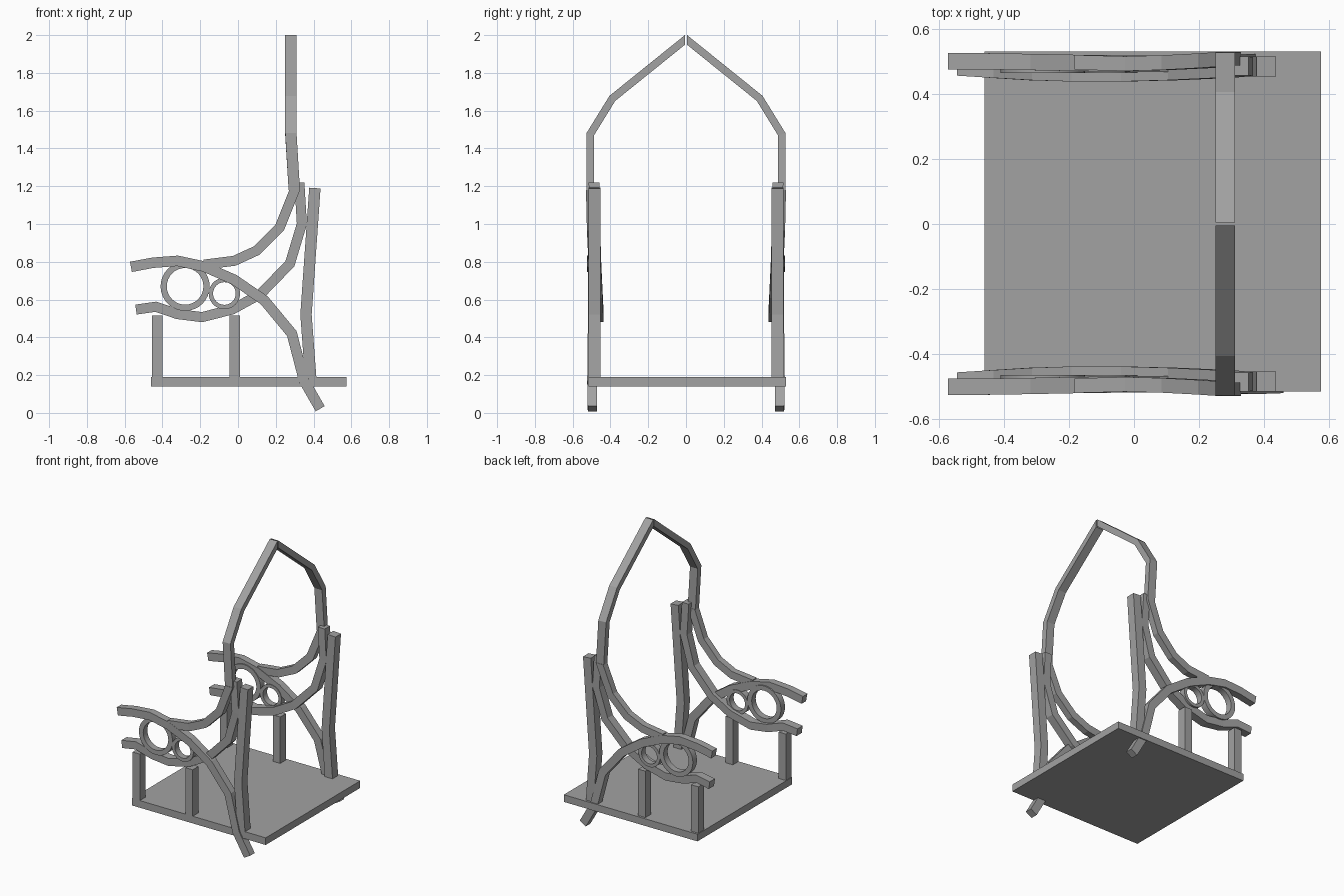
import bpy, bmesh, math
from mathutils import Vector

cube = bpy.data.objects.get("Cube")
if cube:
    bpy.data.objects.remove(cube, do_unlink=True)

grey = bpy.data.materials.new("plain grey")
grey.use_nodes = True
colour = (0.36, 0.36, 0.36, 1)
grey.diffuse_color = colour
grey.node_tree.nodes["Principled BSDF"].inputs["Base Color"].default_value = colour


def finish(name, bm):
    bmesh.ops.recalc_face_normals(bm, faces=bm.faces)
    mesh = bpy.data.meshes.new(name)
    bm.to_mesh(mesh)
    bm.free()
    mesh.materials.append(grey)
    obj = bpy.data.objects.new(name, mesh)
    bpy.context.collection.objects.link(obj)
    return obj


def box(name, low, high):
    bm = bmesh.new()
    bmesh.ops.create_cube(bm, size=1)
    for v in bm.verts:
        v.co = [l + (c + 0.5) * (h - l) for c, l, h in zip(v.co, low, high)]
    return finish(name, bm)


def beam(name, points, width, depth, place, end_cut=None):
    """Mitred bar along (a, b, offset) points; place turns a, b, offset into x, y, z."""
    flat = [Vector(p[:2]) for p in points]
    dirs = [(q - p).normalized() for p, q in zip(flat, flat[1:])]
    bm = bmesh.new()
    rings = []
    for i, p in enumerate(flat):
        before, after = dirs[max(i - 1, 0)], dirs[min(i, len(dirs) - 1)]
        t = (before + after).normalized()
        if end_cut and i == len(flat) - 1:
            t = Vector(end_cut)
        n = Vector((-t.y, t.x)) * (width / 2 / t.dot(before))
        rings.append([bm.verts.new(place(p.x + n.x * s, p.y + n.y * s,
                                         points[i][2] + d * depth / 2))
                      for s, d in ((-1, -1), (1, -1), (1, 1), (-1, 1))])
    for r, q in zip(rings, rings[1:]):
        for k in range(4):
            j = (k + 1) % 4
            bm.faces.new((r[k], r[j], q[j], q[k]))
    bm.faces.new(rings[0])
    bm.faces.new(rings[-1])
    return finish(name, bm)


def ring(name, x, z, outer, inner, y, depth, sides=32):
    bm = bmesh.new()
    loops = []
    for r, d in ((outer, -1), (outer, 1), (inner, 1), (inner, -1)):
        loops.append([bm.verts.new((x + r * math.cos(math.tau * i / sides), y + d * depth / 2,
                                    z + r * math.sin(math.tau * i / sides)))
                      for i in range(sides)])
    for k in range(4):
        a, b = loops[k], loops[(k + 1) % 4]
        for i in range(sides):
            j = (i + 1) % sides
            bm.faces.new((a[i], a[j], b[j], b[i]))
    obj = finish(name, bm)
    bpy.ops.object.select_all(action="DESELECT")
    obj.select_set(True)
    bpy.context.view_layer.objects.active = obj
    bpy.ops.object.shade_smooth_by_angle(angle=math.radians(30))


# Seat board
box("seat_board", (-0.46, -0.515, 0.14), (0.575, 0.53, 0.19))

# Matching side frames
for side, s in (("front", -1), ("back", 1)):
    def upright(a, b, o, s=s):
        return (a, s * o, b)

    def across(a, b, o, s=s):
        return (o, s * a, b)

    # Arm that sweeps down into the rear leg
    beam(side + "_arm_and_leg",
         [(-0.567, 0.773, 0.5), (-0.45, 0.795, 0.5), (-0.32, 0.805, 0.498),
          (-0.18, 0.775, 0.495), (-0.02, 0.705, 0.493), (0.14, 0.595, 0.493),
          (0.285, 0.42, 0.495), (0.35, 0.17, 0.498), (0.435, 0.022, 0.495)],
         0.055, 0.05, upright)
    # Rail rising from the arm to the backrest
    beam(side + "_upper_rail",
         [(-0.18, 0.785, 0.497), (-0.02, 0.805, 0.493), (0.1, 0.86, 0.496),
          (0.22, 0.98, 0.502), (0.3, 1.18, 0.507)], 0.053, 0.045, upright, (0, 1))
    # Half of the pointed backrest arch
    beam(side + "_back_arch",
         [(0.507, 1.18, 0.298), (0.507, 1.475, 0.28), (0.39, 1.665, 0.28),
          (0.005, 1.975, 0.28)], 0.04, 0.06, across, (-1, 0))
    # Lower rail under the arm
    beam(side + "_lower_rail",
         [(-0.54, 0.547, 0.485), (-0.435, 0.562, 0.478), (-0.32, 0.523, 0.471),
          (-0.19, 0.507, 0.467), (-0.03, 0.548, 0.467), (0.12, 0.63, 0.471),
          (0.275, 0.79, 0.478), (0.338, 1.0, 0.484), (0.325, 1.22, 0.486)],
         0.053, 0.058, upright, (0, 1))
    # Bent rear post
    beam(side + "_rear_post",
         [(0.385, 0.185, 0.484), (0.36, 0.52, 0.484), (0.407, 1.19, 0.484)],
         0.06, 0.062, upright)
    # Short posts under the lower rail
    for label, x in (("first", -0.428), ("second", -0.018)):
        y = sorted((s * 0.452, s * 0.515))
        box(side + "_" + label + "_arm_post", (x - 0.028, y[0], 0.185), (x + 0.028, y[1], 0.515))
    # Decorative rings between the rails
    ring(side + "_large_ring", -0.28, 0.67, 0.13, 0.097, s * 0.487, 0.045)
    ring(side + "_small_ring", -0.072, 0.632, 0.083, 0.06, s * 0.487, 0.045)
